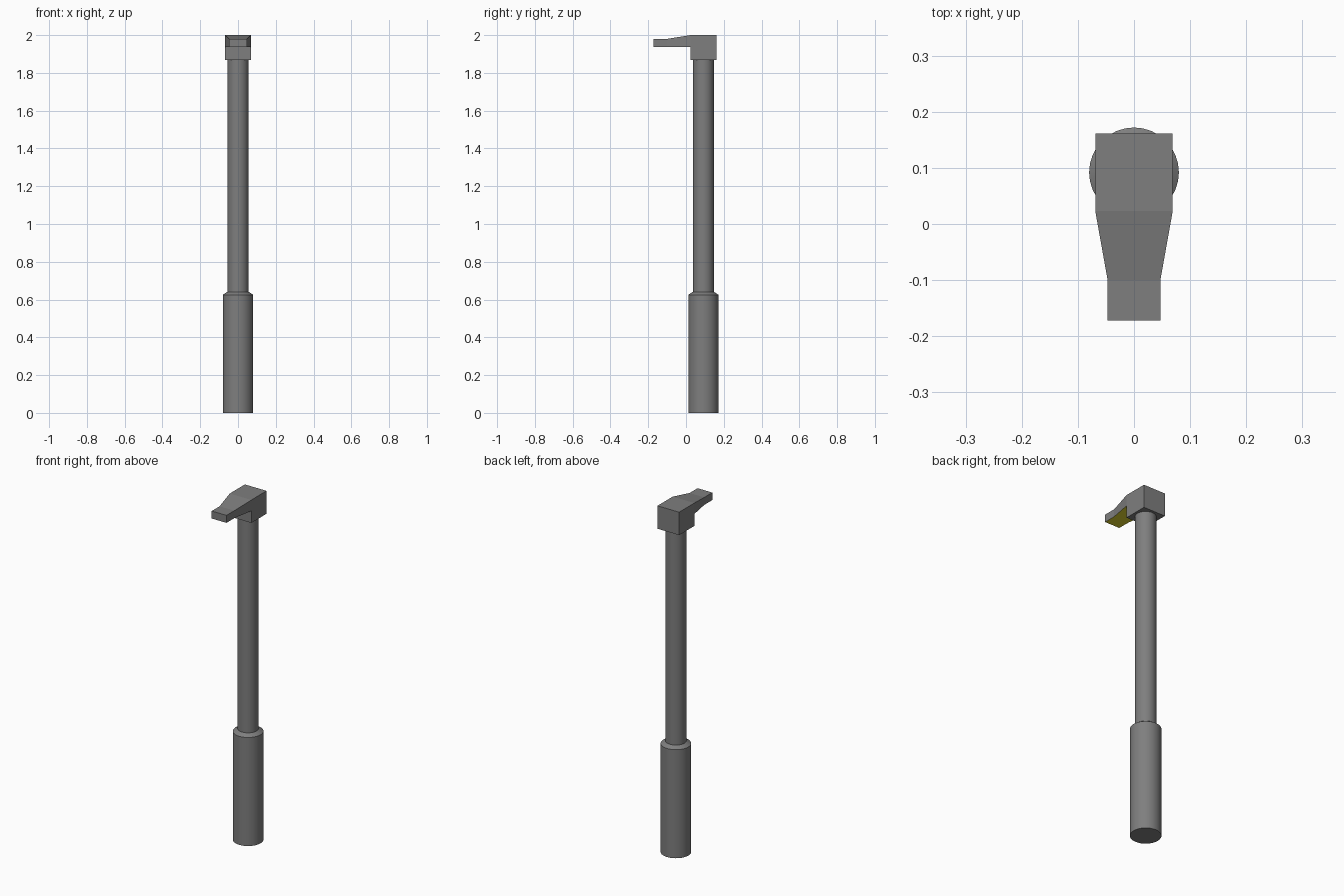
import bpy, bmesh, math

if "Cube" in bpy.data.objects:
    bpy.data.objects.remove(bpy.data.objects["Cube"])

POLE_Y = 0.092


def material(name, rgb):
    m = bpy.data.materials.new(name)
    m.diffuse_color = (*rgb, 1)
    m.use_nodes = True
    m.node_tree.nodes["Principled BSDF"].inputs["Base Color"].default_value = m.diffuse_color
    return m


grey = material("grey metal", (0.21, 0.21, 0.21))
yellow = material("yellow lamp glass", (0.75, 0.68, 0.03))


def finish(name, bm, mats):
    bmesh.ops.recalc_face_normals(bm, faces=bm.faces)
    me = bpy.data.meshes.new(name)
    bm.to_mesh(me)
    bm.free()
    for m in mats:
        me.materials.append(m)
    ob = bpy.data.objects.new(name, me)
    bpy.context.collection.objects.link(ob)
    return ob


def lathe(name, profile, sides=32):
    """Closed round part from (radius, z) points around the pole axis."""
    bm = bmesh.new()
    rings = [[bm.verts.new((r * math.cos(2 * math.pi * i / sides),
                            POLE_Y + r * math.sin(2 * math.pi * i / sides), z))
              for i in range(sides)] for r, z in profile]
    for a, b in zip(rings, rings[1:]):
        for i in range(sides):
            j = (i + 1) % sides
            bm.faces.new((a[i], a[j], b[j], b[i]))
    bm.faces.new(rings[0])
    bm.faces.new(rings[-1])
    ob = finish(name, bm, [grey])
    bpy.ops.object.select_all(action='DESELECT')
    ob.select_set(True)
    bpy.context.view_layer.objects.active = ob
    bpy.ops.object.shade_smooth_by_angle(angle=math.radians(30))


# Thick base sleeve with a chamfered shoulder, and the slim pole above it
lathe("base_sleeve", [(0.08, 0), (0.08, 0.625), (0.058, 0.64)])
lathe("pole", [(0.055, 0.63), (0.055, 1.875)])

# Lamp head: cross-sections (y, half width, bottom z, top z) from back to tip
sections = [(0.161, 0.069, 1.868, 2.0), (0.023, 0.069, 1.868, 2.0),
            (0.023, 0.069, 1.937, 2.0), (-0.10, 0.047, 1.937, 1.98),
            (-0.172, 0.047, 1.937, 1.98)]
bm = bmesh.new()
rings = [[bm.verts.new((x, y, z)) for x, z in ((-w, lo), (w, lo), (w, hi), (-w, hi))]
         for y, w, lo, hi in sections]
for a, b in zip(rings, rings[1:]):
    for i in range(4):
        j = (i + 1) % 4
        bm.faces.new((a[i], a[j], b[j], b[i]))
bm.faces.new(rings[0])
bm.faces.new(rings[-1])
bmesh.ops.remove_doubles(bm, verts=bm.verts, dist=0.0001)
bmesh.ops.recalc_face_normals(bm, faces=bm.faces)

# Glowing underside of the arm
for f in bm.faces:
    c = f.calc_center_median()
    if f.normal.z < -0.9 and c.z > 1.9:
        f.material_index = 1
finish("lamp_head", bm, [grey, yellow])
